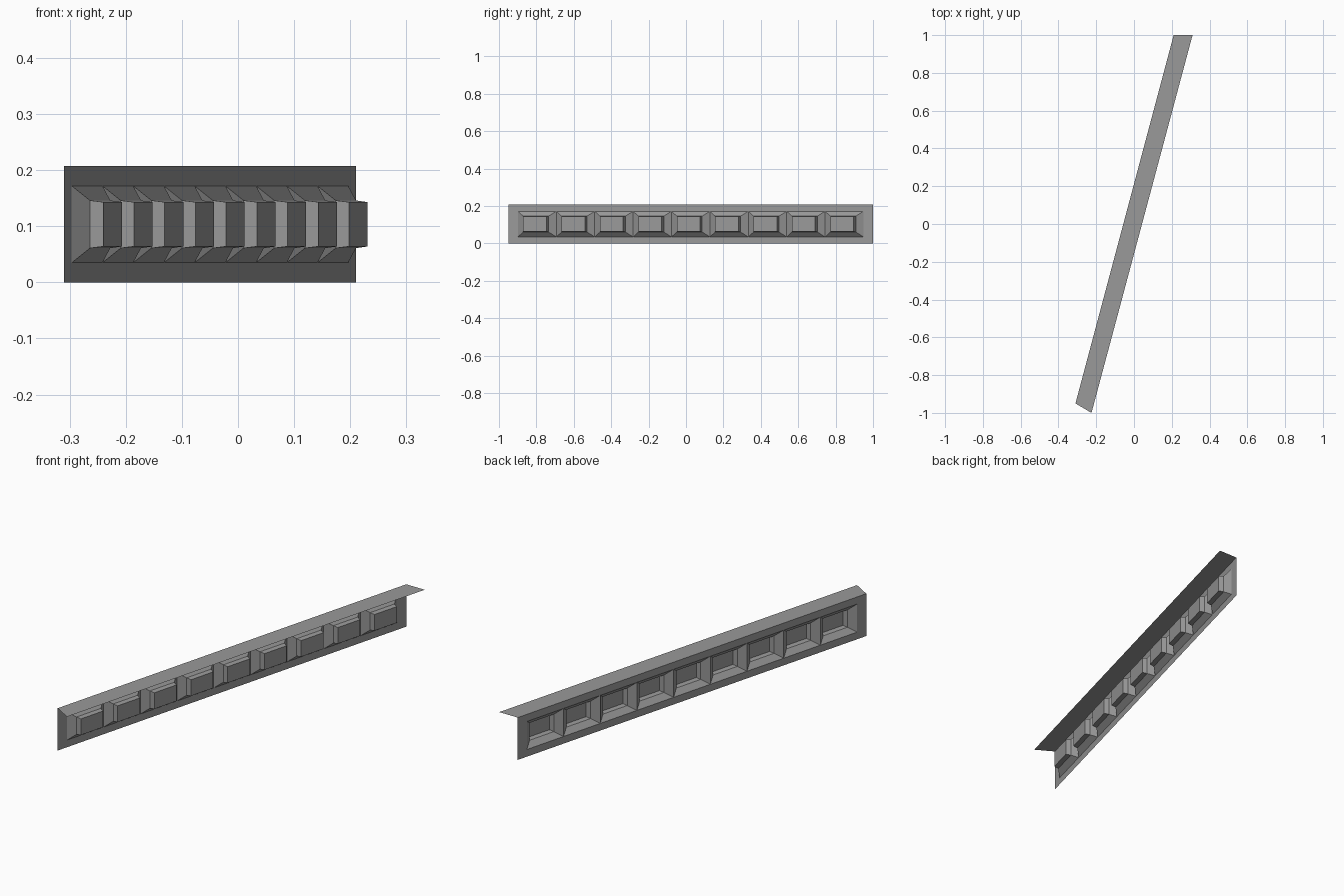
import bpy, bmesh
from mathutils import Vector

cube = bpy.data.objects.get("Cube")
if cube:
    bpy.data.objects.remove(cube)

grey = bpy.data.materials.new("stone grey")
grey.use_nodes = True
colour = (0.32, 0.32, 0.32, 1)
grey.diffuse_color = colour
grey.node_tree.nodes["Principled BSDF"].inputs["Base Color"].default_value = colour

HEIGHT = 0.207
COUNT = 9
MARGIN = 0.053
BORDER = 0.035
start = Vector((-0.31, -0.95, 0))
end = Vector((0.21, 1.0, 0))
length = (end - start).length
along = (end - start).normalized()
out = along.cross(Vector((0, 0, 1)))
pitch = (length - 2 * MARGIN) / COUNT


def finish(bm, name):
    bmesh.ops.remove_doubles(bm, verts=bm.verts, dist=0.0005)
    mesh = bpy.data.meshes.new(name)
    bm.to_mesh(mesh)
    bm.free()
    mesh.materials.append(grey)
    obj = bpy.data.objects.new(name, mesh)
    bpy.context.collection.objects.link(obj)


def loop(bm, s0, s1, z0, z1, depth):
    """Rectangle of vertices in the wall plane, pushed outward by depth."""
    return [bm.verts.new(start + along * s + out * depth + Vector((0, 0, z)))
            for s, z in ((s0, z0), (s1, z0), (s1, z1), (s0, z1))]


def bridge(bm, outer, inner):
    for i in range(4):
        j = (i + 1) % 4
        bm.faces.new((outer[i], outer[j], inner[j], inner[i]))


# Flat border of the thin upright wall
bm = bmesh.new()
bridge(bm, loop(bm, 0, length, 0, HEIGHT, 0),
       loop(bm, MARGIN, length - MARGIN, BORDER, HEIGHT - BORDER, 0))
finish(bm, "wall_border")

# Row of embossed panels: sloped frame, then a raised block (hollow behind)
bm = bmesh.new()
steps = ((0, 0, 0), (0.036, 0.026, 0.024), (0.042, 0.029, 0.047))
for k in range(COUNT):
    s = MARGIN + k * pitch
    rings = [loop(bm, s + ds, s + pitch - ds, BORDER + dz, HEIGHT - BORDER - dz, depth)
             for ds, dz, depth in steps]
    for outer, inner in zip(rings, rings[1:]):
        bridge(bm, outer, inner)
    bm.faces.new(rings[-1])
finish(bm, "embossed_panels")

# Thin ledge along the top edge, with mitred ends
bm = bmesh.new()
corners = ((-0.31, -0.95), (-0.225, -1.0), (0.31, 1.0), (0.21, 1.0))
bm.faces.new([bm.verts.new((x, y, HEIGHT)) for x, y in corners])
finish(bm, "top_ledge")
